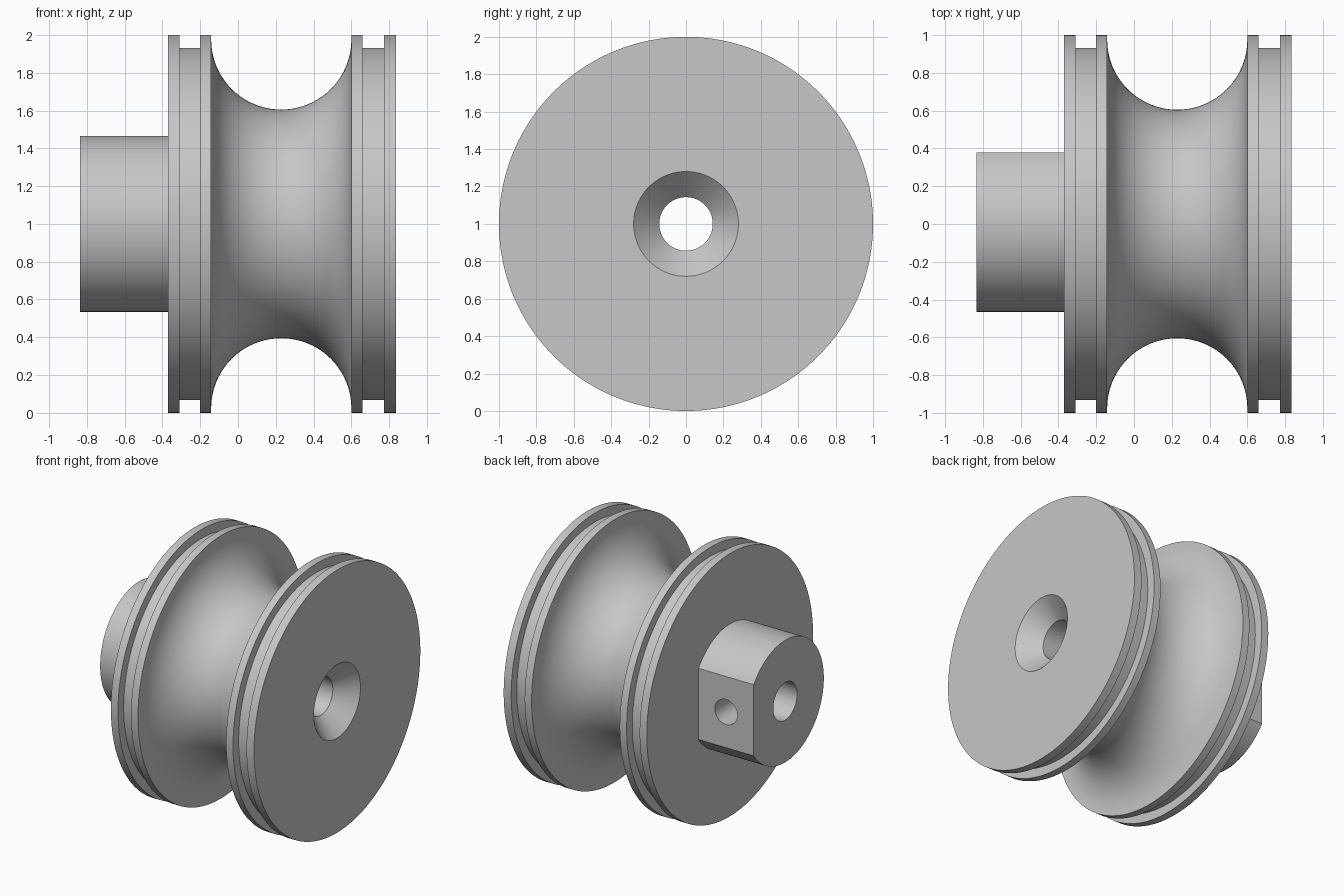
import bpy, bmesh, math
from mathutils import Matrix

if "Cube" in bpy.data.objects:
    bpy.data.objects.remove(bpy.data.objects["Cube"])

SEG = 192
BORE, HUB, FLAT = 0.143, 0.465, 0.378   # radii and height of the hub flat

grey = bpy.data.materials.new("plain_grey")
grey.diffuse_color = (0.57, 0.57, 0.57, 1)
grey.use_nodes = True
grey.node_tree.nodes["Principled BSDF"].inputs["Base Color"].default_value = grey.diffuse_color

# Profile as (x, radius): hub, ringed flange, rope groove, ringed flange, countersink, bore
hub = [(-0.835, HUB), (-0.37, HUB)]
left = [(-0.37, 1), (-0.31, 1), (-0.31, 0.932), (-0.20, 0.932), (-0.20, 1), (-0.142, 1)]
groove = [(0.229 - 0.371 * math.cos(t), 0.976 - 0.371 * math.sin(t))
          for t in (math.pi * i / 40 for i in range(41))]
right = [(0.60, 1), (0.658, 1), (0.658, 0.932), (0.772, 0.932), (0.772, 1), (0.835, 1)]
bore = [(0.835, 0.28), (0.698, BORE), (-0.835, BORE)]
profile = hub + left + groove + right + bore

# Lathe the closed profile around the x axis, flattening the hub on its back side
bm = bmesh.new()
rings = []
for i, (x, r) in enumerate(profile):
    ring = []
    for s in range(SEG):
        a = 2 * math.pi * s / SEG
        y = r * math.cos(a)
        if i < len(hub):
            y = min(y, FLAT)
        ring.append(bm.verts.new((x, y, 1 + r * math.sin(a))))
    rings.append(ring)
for i, ring in enumerate(rings):
    nxt = rings[(i + 1) % len(rings)]
    for s in range(SEG):
        t = (s + 1) % SEG
        bm.faces.new((ring[s], ring[t], nxt[t], nxt[s]))
bmesh.ops.recalc_face_normals(bm, faces=bm.faces)
mesh = bpy.data.meshes.new("pulley_wheel")
bm.to_mesh(mesh)
bm.free()
mesh.materials.append(grey)
wheel = bpy.data.objects.new("pulley_wheel", mesh)
bpy.context.collection.objects.link(wheel)

# Set screw hole from the hub flat into the bore
bm = bmesh.new()
bmesh.ops.create_cone(bm, cap_ends=True, segments=48, radius1=0.095, radius2=0.095, depth=0.6,
                      matrix=Matrix.Translation((-0.602, 0.303, 1.0007))
                      @ Matrix.Rotation(math.pi / 2, 4, 'X'))
cut_mesh = bpy.data.meshes.new("screw_hole_cutter")
bm.to_mesh(cut_mesh)
bm.free()
cut_mesh.materials.append(grey)
cutter = bpy.data.objects.new("screw_hole_cutter", cut_mesh)
cutter.hide_render = True
bpy.context.collection.objects.link(cutter)

mod = wheel.modifiers.new("screw_hole", 'BOOLEAN')
mod.operation = 'DIFFERENCE'
mod.solver = 'EXACT'
mod.object = cutter
bpy.context.view_layer.objects.active = wheel
wheel.select_set(True)
bpy.ops.object.modifier_apply(modifier=mod.name)
bpy.data.objects.remove(cutter)

# Smooth curves, crisp corners
bpy.ops.object.shade_smooth_by_angle(angle=math.radians(30))
